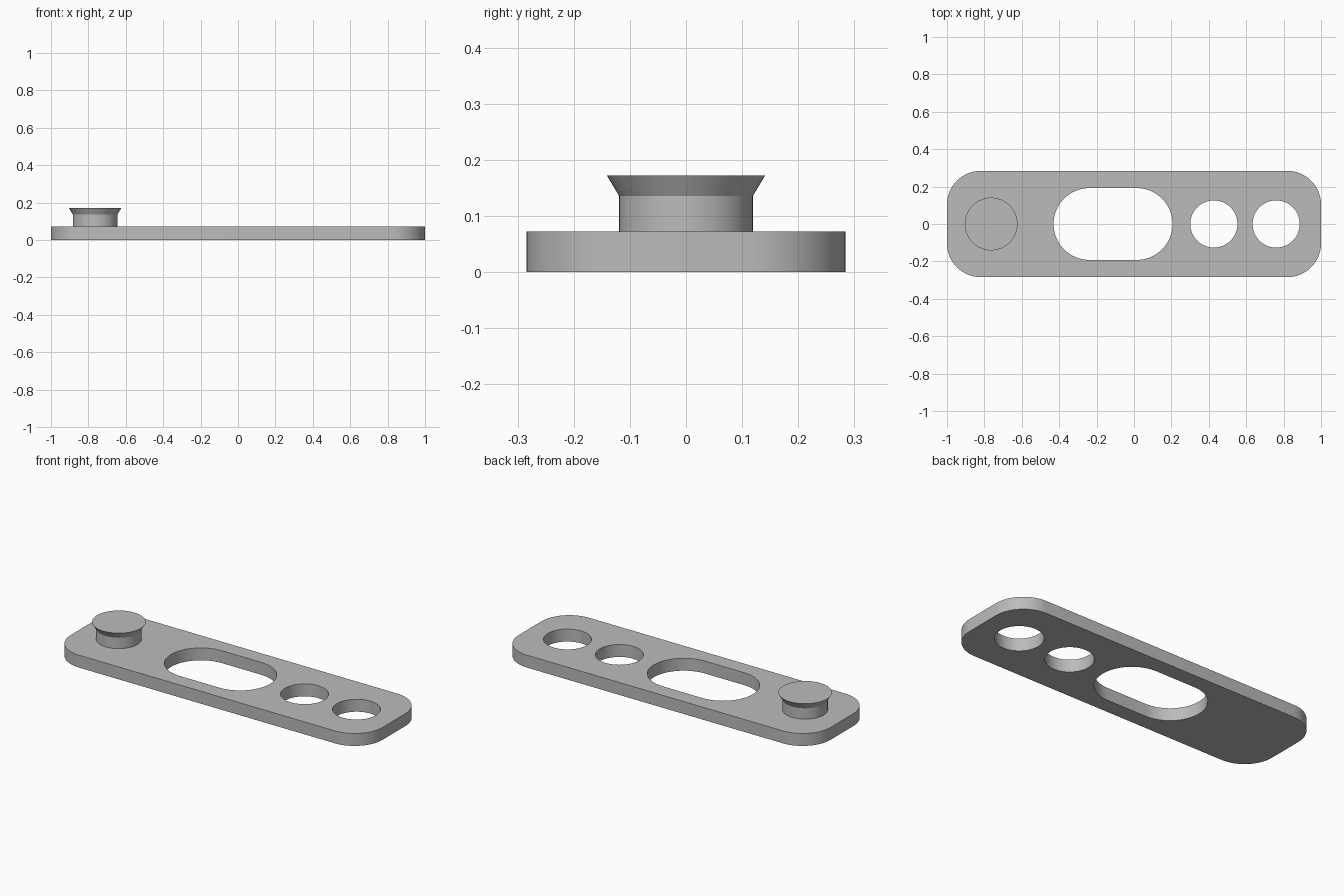
import bpy
import bmesh
from math import cos, sin, pi, radians

cube = bpy.data.objects.get("Cube")
if cube:
    bpy.data.objects.remove(cube, do_unlink=True)

THICK = 0.072

grey = bpy.data.materials.new("plain grey")
grey.use_nodes = True
colour = (0.5, 0.5, 0.5, 1)
grey.diffuse_color = colour
grey.node_tree.nodes["Principled BSDF"].inputs["Base Color"].default_value = colour


def rounded_outline(cx, half_x, half_y, r, steps=16):
    """Rounded rectangle; becomes a slot or a circle when r is large."""
    pts = []
    for q, (sx, sy) in enumerate([(1, 1), (-1, 1), (-1, -1), (1, -1)]):
        for i in range(steps + 1):
            a = (q + i / steps) * pi / 2
            p = (cx + sx * (half_x - r) + r * cos(a), sy * (half_y - r) + r * sin(a))
            if not pts or abs(p[0] - pts[-1][0]) + abs(p[1] - pts[-1][1]) > 1e-5:
                pts.append(p)
    if abs(pts[0][0] - pts[-1][0]) + abs(pts[0][1] - pts[-1][1]) < 1e-5:
        pts.pop()
    return pts


def finish(obj):
    obj.data.materials.clear()
    obj.data.materials.append(grey)
    bpy.ops.object.select_all(action='DESELECT')
    obj.select_set(True)
    bpy.context.view_layer.objects.active = obj
    bpy.ops.object.shade_smooth_by_angle(angle=radians(25))


def make_object(name, bm):
    bmesh.ops.recalc_face_normals(bm, faces=bm.faces)
    mesh = bpy.data.meshes.new(name)
    bm.to_mesh(mesh)
    bm.free()
    obj = bpy.data.objects.new(name, mesh)
    bpy.context.collection.objects.link(obj)
    finish(obj)


# Base plate: rounded outline with a long slot and two round holes
bm = bmesh.new()
edges = []
for outline in (rounded_outline(0, 1, 0.284, 0.18),
                rounded_outline(-0.112, 0.318, 0.192, 0.192),
                rounded_outline(0.427, 0.126, 0.126, 0.126),
                rounded_outline(0.76, 0.126, 0.126, 0.126)):
    vs = [bm.verts.new((x, y, 0)) for x, y in outline]
    edges += [bm.edges.new((v, vs[i - 1])) for i, v in enumerate(vs)]
bmesh.ops.triangle_fill(bm, edges=edges, use_beauty=True, use_dissolve=False)
top = bmesh.ops.extrude_face_region(bm, geom=bm.faces[:], use_keep_orig=True)["geom"]
bmesh.ops.translate(bm, vec=(0, 0, THICK),
                    verts=[g for g in top if isinstance(g, bmesh.types.BMVert)])
make_object("base_plate", bm)

# Knob: round stem that flares out to a flat cap
bm = bmesh.new()
SIDES = 64
rings = []
for r, z in ((0.119, THICK), (0.119, 0.135), (0.141, 0.172)):
    rings.append([bm.verts.new((-0.764 + r * cos(2 * pi * i / SIDES),
                                r * sin(2 * pi * i / SIDES), z)) for i in range(SIDES)])
for low, high in zip(rings, rings[1:]):
    for i in range(SIDES):
        bm.faces.new((low[i - 1], low[i], high[i], high[i - 1]))
bm.faces.new(rings[-1])
make_object("knob", bm)
